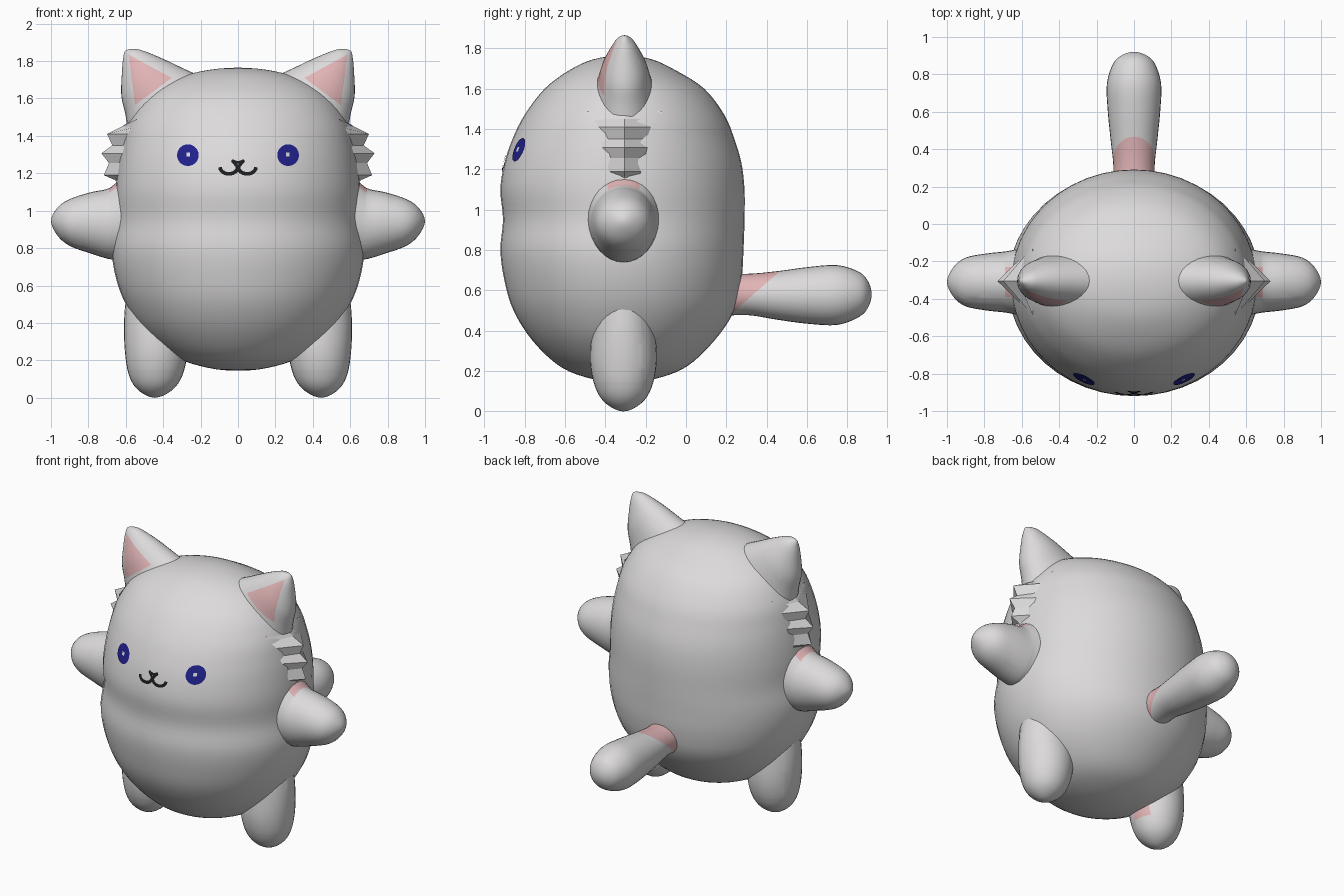
import bpy, bmesh, math
from mathutils import Vector
from mathutils.bvhtree import BVHTree

if "Cube" in bpy.data.objects:
    bpy.data.objects.remove(bpy.data.objects["Cube"])


def material(name, rgb):
    m = bpy.data.materials.new(name)
    m.diffuse_color = (*rgb, 1)
    m.use_nodes = True
    m.node_tree.nodes["Principled BSDF"].inputs["Base Color"].default_value = m.diffuse_color
    return m


FUR = material("pale grey fur", (0.72, 0.705, 0.705))
PINK = material("soft pink", (0.76, 0.46, 0.47))
NAVY = material("navy eye", (0.015, 0.015, 0.26))
DARK = material("dark mouth", (0.012, 0.012, 0.014))
X, Y, Z = Vector((1, 0, 0)), Vector((0, 1, 0)), Vector((0, 0, 1))
CY = -0.31  # depth of the body axis


def finish(bm, name, mats, smooth=True):
    me = bpy.data.meshes.new(name)
    bm.to_mesh(me)
    for m in mats:
        me.materials.append(m)
    for p in me.polygons:
        p.use_smooth = smooth
    ob = bpy.data.objects.new(name, me)
    bpy.context.collection.objects.link(ob)
    return ob


def catmull(p0, p1, p2, p3, t):
    return [0.5 * (2 * b + (c - a) * t + (2 * a - 5 * b + 4 * c - d) * t * t
                   + (3 * b - a - 3 * c + d) * t ** 3)
            for a, b, c, d in zip(p0, p1, p2, p3)]


def loft(rows, u, v, sides=32, steps=4):
    """Smooth elliptical loft; rows are (x, y, z, radius along u, radius along v)."""
    def ghost(end, nxt):
        return (*nxt[:3], -nxt[3], -nxt[4]) if end[3] == 0 else end
    pts = [ghost(rows[0], rows[1]), *rows, ghost(rows[-1], rows[-2])]
    rings = [catmull(*pts[i:i + 4], k / steps)
             for i in range(len(rows) - 1) for k in range(steps)]
    rings.append(list(rows[-1]))
    bm = bmesh.new()
    loops = []
    for r in rings:
        c, a, b = Vector(r[:3]), max(r[3], 0), max(r[4], 0)
        loops.append([bm.verts.new(c + u * a * math.cos(q) + v * b * math.sin(q))
                      for q in (2 * math.pi * j / sides for j in range(sides))])
    for l0, l1 in zip(loops, loops[1:]):
        for j in range(sides):
            k = (j + 1) % sides
            bm.faces.new((l0[j], l0[k], l1[k], l1[j]))
    if rows[0][3] > 0:
        bm.faces.new(loops[0])
    bmesh.ops.remove_doubles(bm, verts=bm.verts[:], dist=1e-5)
    bmesh.ops.recalc_face_normals(bm, faces=bm.faces[:])
    return bm


def paint(bm, planes, extra=lambda c: True):
    """Cut along planes (point, normal) and colour the faces behind them all."""
    planes = [(Vector(p), Vector(n)) for p, n in planes]
    for p, n in planes:
        bmesh.ops.bisect_plane(bm, geom=bm.verts[:] + bm.edges[:] + bm.faces[:],
                               plane_co=p, plane_no=n, dist=1e-5)
    for f in bm.faces:
        c = f.calc_center_median()
        if extra(c) and all((c - p).dot(n) < 0 for p, n in planes):
            f.material_index = 1


# body: height, half width, front depth, back depth
profile = [(.145, 0, 0, 0), (.16, .16, .15, .15), (.22, .34, .31, .31),
           (.35, .50, .45, .45), (.5, .60, .545, .55), (.65, .655, .59, .585),
           (.8, .675, .61, .595), (.95, .657, .597, .60), (1.1, .655, .61, .60),
           (1.23, .642, .59, .585), (1.35, .62, .55, .55), (1.47, .585, .49, .50),
           (1.6, .50, .39, .40), (1.69, .37, .27, .26), (1.745, .20, .15, .14),
           (1.765, 0, 0, 0)]
body = loft([(0, CY + (b - f) / 2, z, w, (f + b) / 2) for z, w, f, b in profile],
            X, Y, sides=48)
surface = BVHTree.FromBMesh(body)
finish(body, "body", [FUR])

# tail with a pink wedge on top of its root
tail = loft([(0, .15, .58, .12, .11), (0, .3, .58, .11, .102), (0, .45, .575, .125, .12),
             (0, .6, .575, .14, .14), (0, .75, .577, .145, .148), (0, .86, .58, .11, .11),
             (0, .905, .58, .06, .06), (0, .92, .58, 0, 0)], X, Z)
paint(tail, [((0, .30, .55), (0, .66, -.75))])
finish(tail, "tail", [FUR, PINK])

for s, side in ((1, "right"), (-1, "left")):
    # arm with a pink patch above its root
    arm = loft([(s * x, CY, z, a, b) for x, z, a, b in
                [(.5, .96, .24, .19), (.60, .955, .23, .18), (.66, .94, .202, .168),
                 (.70, .93, .186, .162), (.79, .935, .163, .152), (.9, .937, .125, .13),
                 (.965, .942, .075, .08), (1.0, .945, 0, 0)]], Z, Y)
    paint(arm, [((s * .69, 0, 0), (s, 0, 0)), ((0, -.39, 0), (0, -1, 0)),
                ((0, -.23, 0), (0, 1, 0))], lambda c: c.z > 1.05)
    finish(arm, side + "_arm", [FUR, PINK])

    # leg with a small pink patch on the inner side
    leg = loft([(s * x, CY, z, a, b) for x, z, a, b in
                [(.42, .62, .17, .14), (.437, .42, .172, .155), (.437, .25, .168, .165),
                 (.44, .12, .143, .14), (.443, .04, .09, .088), (.445, 0, 0, 0)]], X, Y)
    paint(leg, [((0, 0, .145), (0, 0, -1)), ((0, -.34, 0), (0, -1, 0)),
                ((0, -.22, 0), (0, 1, 0))], lambda c: abs(c.x) < .4 and c.z < .3)
    finish(leg, side + "_leg", [FUR, PINK])

    # ear with a pink triangle on the front
    ear = loft([(s * x, -.305, z, a, b) for x, z, a, b in
                [(.39, 1.55, .255, .155), (.455, 1.64, .195, .13), (.513, 1.715, .148, .105),
                 (.56, 1.80, .08, .062), (.583, 1.837, .042, .034), (.602, 1.855, 0, 0)]],
               Vector((s * .75, 0, -.66)), Y)
    tri = [(.585, 1.835), (.355, 1.71), (.55, 1.565)]
    cuts = []
    for (x0, z0), (x1, z1) in zip(tri, tri[1:] + tri[:1]):
        cuts.append(((s * x0, 0, z0), (s * (z1 - z0), 0, -(x1 - x0))))
    paint(ear, cuts, lambda c: c.y < -.305)
    finish(ear, side + "_ear", [FUR, PINK])

    # jagged cheek tuft: a wedge with a zigzag ridge
    bm = bmesh.new()
    rows = []
    for x, z in [(.56, 1.49), (.62, 1.45), (.70, 1.41), (.672, 1.35), (.73, 1.307),
                 (.69, 1.255), (.717, 1.19), (.66, 1.165), (.62, 1.13)]:
        rows.append([bm.verts.new((s * .54, -.49, z)), bm.verts.new((s * x, -.305, z)),
                     bm.verts.new((s * .54, -.12, z))])
    for r0, r1 in zip(rows, rows[1:]):
        for j in range(3):
            k = (j + 1) % 3
            bm.faces.new((r0[j], r0[k], r1[k], r1[j]))
    bm.faces.new(rows[0])
    bm.faces.new(rows[-1])
    bmesh.ops.recalc_face_normals(bm, faces=bm.faces[:])
    finish(bm, side + "_cheek_tuft", [FUR], smooth=False)


def on_face(bm, x, z, lift):
    hit = surface.ray_cast(Vector((x, -3, z)), Y)[0]
    return bm.verts.new((x, hit.y - lift, z))


def disc(name, x, z, r, lift, mat, n=24, turn=0):
    """Thin plate laid on the face, made of a hub and two rings."""
    bm = bmesh.new()
    hub = on_face(bm, x, z, lift)
    ring = [[on_face(bm, x + q * math.cos(t), z + q * math.sin(t), lift)
             for t in (turn + 2 * math.pi * j / n for j in range(n))] for q in (r / 2, r)]
    for j in range(n):
        k = (j + 1) % n
        bm.faces.new((hub, ring[0][j], ring[0][k]))
        bm.faces.new((ring[0][j], ring[1][j], ring[1][k], ring[0][k]))
    finish(bm, name, [mat])


def stroke(name, pts, width, mat):
    """Thin ribbon laid on the face along a 2D path."""
    bm = bmesh.new()
    pairs = []
    for i, p in enumerate(pts):
        d = (Vector(pts[min(i + 1, len(pts) - 1)]) - Vector(pts[max(i - 1, 0)])).normalized()
        ox, oz = -d.y * width / 2, d.x * width / 2
        pairs.append([on_face(bm, p[0] + q * ox, p[1] + q * oz, .006) for q in (1, -1)])
    for a, b in zip(pairs, pairs[1:]):
        bm.faces.new((a[0], a[1], b[1], b[0]))
    finish(bm, name, [mat])


# eyes, glints, mouth and nose
for s, side in ((1, "right"), (-1, "left")):
    disc(side + "_eye", s * .268, 1.297, .058, .006, NAVY)
    disc(side + "_eye_glint", s * .266, 1.30, .015, .009, FUR, 4, math.pi / 4)
    arc = [(s * .049 + .047 * math.cos(t), 1.233 + .036 * math.sin(t))
           for t in (math.pi + math.pi * i / 12 for i in range(13))]
    stroke(side + "_mouth_curve", arc, .02, DARK)
    stroke(side + "_nose_line", [(s * .03, 1.268), (s * .014, 1.25), (0, 1.23)][::s], .018, DARK)
stroke("nose_top", [(-.034, 1.268), (0, 1.258), (.034, 1.268)], .014, DARK)
